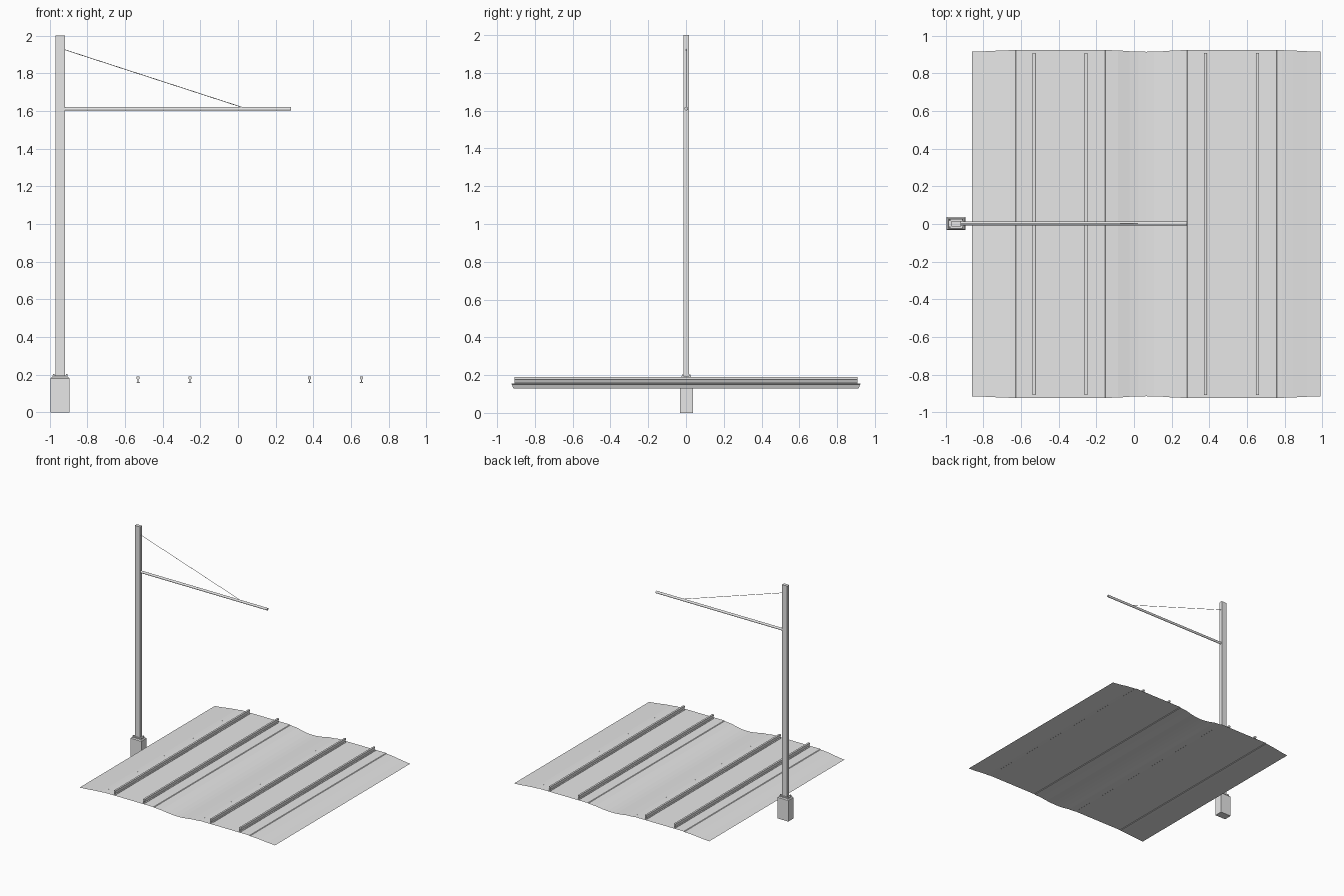
import bpy, bmesh, math
from mathutils import Vector

if "Cube" in bpy.data.objects:
    bpy.data.objects.remove(bpy.data.objects["Cube"])

grey = bpy.data.materials.new("plain_grey")
grey.diffuse_color = (0.8, 0.8, 0.8, 1)
grey.use_nodes = True
grey.node_tree.nodes["Principled BSDF"].inputs["Base Color"].default_value = grey.diffuse_color

def finish(name, bm, fix_normals=True):
    if fix_normals:
        bmesh.ops.recalc_face_normals(bm, faces=bm.faces)
    me = bpy.data.meshes.new(name)
    bm.to_mesh(me)
    bm.free()
    me.materials.append(grey)
    ob = bpy.data.objects.new(name, me)
    bpy.context.collection.objects.link(ob)
    return ob

def frustum(name, x, y, z0, z1, bottom, top):
    """Box whose top half-sizes may differ from its bottom half-sizes."""
    bm = bmesh.new()
    rings = []
    for z, (hx, hy) in ((z0, bottom), (z1, top)):
        rings.append([bm.verts.new((x + sx * hx, y + sy * hy, z))
                      for sx, sy in ((-1, -1), (1, -1), (1, 1), (-1, 1))])
    a, b = rings
    bm.faces.new(a[::-1])
    bm.faces.new(b)
    for i in range(4):
        j = (i + 1) % 4
        bm.faces.new((a[i], a[j], b[j], b[i]))
    return finish(name, bm)

def rod(name, p, q, r, sides):
    p, q = Vector(p), Vector(q)
    bm = bmesh.new()
    bmesh.ops.create_cone(bm, cap_ends=True, segments=sides, radius1=r,
                          radius2=r, depth=(q - p).length)
    ob = finish(name, bm)
    ob.location = (p + q) / 2
    ob.rotation_euler = (q - p).to_track_quat('Z', 'Y').to_euler()
    return ob

# Track bed: a thin wavy sheet, profile mirrored about its middle
MID = 0.065
half = [(0.925, 0.130), (0.85, 0.137), (0.78, 0.146), (0.72, 0.151),
        (0.695, 0.152), (0.69, 0.156), (0.22, 0.156), (0.215, 0.152),
        (0.15, 0.148), (0.09, 0.137), (0.04, 0.131)]
profile = [(MID - d, z) for d, z in half] + [(MID, 0.130)] + \
          [(MID + d, z) for d, z in reversed(half)]
bm = bmesh.new()
rows = []
for x, z in profile:
    y = 0.914 + (z - 0.13) * 0.4
    rows.append((bm.verts.new((x, -y, z)), bm.verts.new((x, y, z))))
for (a, b), (c, d) in zip(rows, rows[1:]):
    bm.faces.new((a, c, d, b))
finish("track_bed", bm, False)

# Four rails: head, web and foot extruded along y
side = [(0.009, 0.156), (0.009, 0.159), (0.003, 0.163),
        (0.003, 0.174), (0.008, 0.178), (0.008, 0.190)]
outline = side + [(-x, z) for x, z in reversed(side)]
for i, rx in enumerate((-0.53, -0.255, 0.38, 0.655)):
    bm = bmesh.new()
    f = [bm.verts.new((rx + x, -0.908, z)) for x, z in outline]
    b = [bm.verts.new((rx + x, 0.908, z)) for x, z in outline]
    n = len(outline)
    for k in range(n):
        j = (k + 1) % n
        bm.faces.new((f[k], b[k], b[j], f[j]))
    bm.faces.new(f)
    bm.faces.new(b[::-1])
    finish(f"rail_{i + 1}", bm)

# Mast footing with bevelled top, base plate and bolts
PX, PY = -0.944, 0.002
frustum("footing", PX, PY, 0, 0.180, (0.051, 0.035), (0.051, 0.035))
frustum("footing_bevel", PX, PY, 0.180, 0.188, (0.051, 0.035), (0.044, 0.028))
frustum("base_plate", PX, PY, 0.188, 0.196, (0.040, 0.025), (0.040, 0.025))
for sx in (-1, 1):
    for sy in (-1, 1):
        frustum("anchor_bolt", PX + sx * 0.034, PY + sy * 0.019, 0.19, 0.204,
                (0.004, 0.004), (0.004, 0.004))

# Mast, horizontal arm and stay wire
frustum("mast", PX, PY, 0.19, 2.0, (0.025, 0.014), (0.025, 0.014))
rod("arm", (-0.925, PY, 1.611), (0.28, PY, 1.611), 0.010, 12)
rod("stay_wire", (-0.92, PY, 1.925), (0.02, PY, 1.62), 0.0018, 6)
